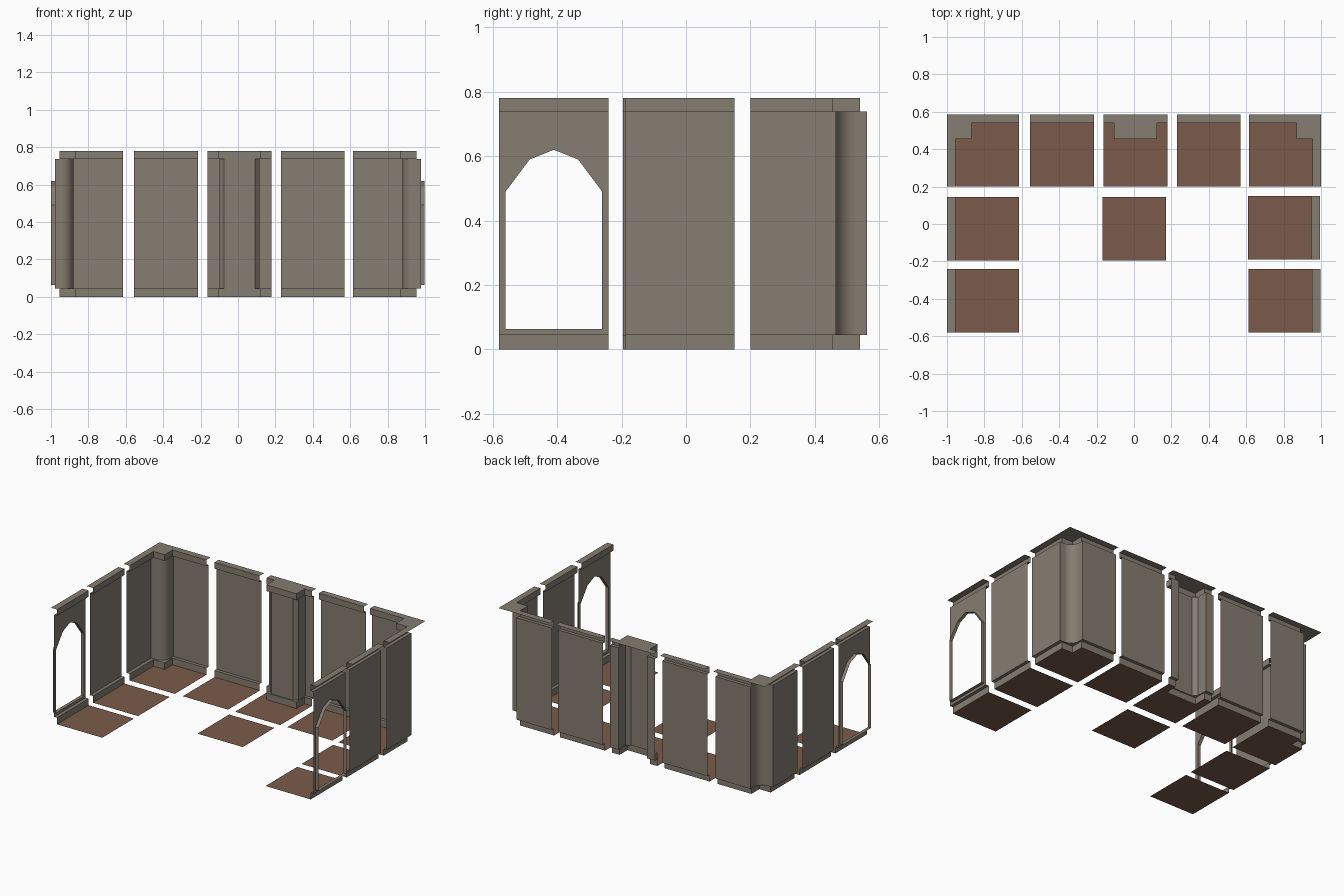
import bpy, bmesh, math
from mathutils import Matrix, Vector

if "Cube" in bpy.data.objects:
    bpy.data.objects.remove(bpy.data.objects["Cube"])

def material(name, rgb):
    m = bpy.data.materials.new(name)
    m.diffuse_color = (*rgb, 1)
    m.use_nodes = True
    m.node_tree.nodes["Principled BSDF"].inputs["Base Color"].default_value = m.diffuse_color
    return m

STONE = material("grey stone", (0.235, 0.205, 0.165))
BROWN = material("brown floor", (0.195, 0.105, 0.068))

H, BASE, TRIM = 0.78, 0.045, 0.738   # wall height, skirting top, cornice bottom
W = 0.17                             # half width of a tile
BACK_Y, SIDE_X = 0.54, 0.953         # inner faces of skirtings

def face(bm, pts):
    return bm.faces.new([bm.verts.new(p) for p in pts])

def strip(bm, path, z0, z1):
    """Vertical sheet along a path, facing the room."""
    for (ax, ay), (bx, by) in zip(path, path[1:]):
        face(bm, [(ax, ay, z0), (bx, by, z0), (bx, by, z1), (ax, ay, z1)])

def flat(bm, a, b, z, up):
    """Level sheet between two paths."""
    f = face(bm, [(x, y, z) for x, y in a + b[::-1]])
    f.normal_update()
    if (f.normal.z > 0) != up:
        f.normal_flip()

def finish(bm, name, mat, M, smooth=False):
    bmesh.ops.remove_doubles(bm, verts=bm.verts, dist=1e-5)
    bm.transform(M)
    if M.determinant() < 0:
        bmesh.ops.reverse_faces(bm, faces=bm.faces)
    me = bpy.data.meshes.new(name)
    bm.to_mesh(me)
    bm.free()
    me.materials.append(mat)
    ob = bpy.data.objects.new(name, me)
    bpy.context.collection.objects.link(ob)
    if smooth:
        bpy.ops.object.select_all(action='DESELECT')
        ob.select_set(True)
        bpy.context.view_layer.objects.active = ob
        bpy.ops.object.shade_smooth_by_angle(angle=math.radians(30))

def floor(name, pts, M):
    bm = bmesh.new()
    flat(bm, pts, [], 0, True)
    finish(bm, name, BROWN, M)

def wall(name, trim, panel, back, M, smooth=False, door=False):
    """Skirting, recessed panel, cornice and cap from three plan outlines."""
    bm = bmesh.new()
    strip(bm, trim, 0, BASE)
    flat(bm, trim, panel, BASE, True)
    flat(bm, trim, panel, TRIM, False)
    strip(bm, trim, TRIM, H)
    flat(bm, trim, back, H, True)
    if door:
        y0, y1 = panel[0][1], 0.045
        arch = [(0, .063), (.15, .063), (.15, .49), (.075, .59), (0, .62)]
        for s in (-1, 1):
            # half of the panel around the opening
            pts = [(s * x, y0, z) for x, z in
                   [(W, BASE), (0, BASE)] + arch + [(0, TRIM), (W, TRIM)]]
            f = face(bm, pts)
            f.normal_update()
            if f.normal.y > 0:
                f.normal_flip()
            # reveal of the opening
            for (ax, az), (bx, bz) in zip(arch, arch[1:]):
                q = [(s * ax, y0, az), (s * ax, y1, az), (s * bx, y1, bz), (s * bx, y0, bz)]
                f = face(bm, q)
                f.normal_update()
                if f.normal.dot(Vector((0, 0, .35)) - f.calc_center_median()) < 0:
                    f.normal_flip()
    else:
        strip(bm, panel, BASE, TRIM)
    finish(bm, name, STONE, M, smooth)

def place(x, y, deg):
    return Matrix.Translation((x, y, 0)) @ Matrix.Rotation(math.radians(deg), 4, 'Z')

def line(y):
    return [(-W, y), (W, y)]

# straight wall tiles: skirting face on y = 0, room towards -y
TILE = [(-W, 0), (W, 0), (W, -0.34), (-W, -0.34)]
for name, M, door in [
        ("back_left", place(-0.385, BACK_Y, 0), False),
        ("back_right", place(0.4, BACK_Y, 0), False),
        ("side_left", place(-0.955, -0.025, 90), False),
        ("side_right", place(0.95, -0.02, -90), False),
        ("door_left", place(-0.955, -0.41, 90), True),
        ("door_right", place(0.953, -0.41, -90), True)]:
    wall(name + "_wall", line(0), line(0.022), line(0.045), M, door=door)
    floor(name + "_floor", TILE, M)

# middle tile with a chamfered pilaster
def pilaster(w, front, side, c=0):
    half = [(W, side), (w, side), (w, front + c)] + ([(w - c, front)] if c else [])
    return [(-x, y) for x, y in half] + half[::-1]

M = place(0.008, BACK_Y, 0)
trim = pilaster(0.114, -0.085, 0)
wall("pillar_wall", trim, pilaster(0.107, -0.077, 0.022, 0.025), line(0.045), M)
floor("pillar_floor", trim + [(W, -0.34), (-W, -0.34)], M)

# corner tiles with a rounded column, mirrored left and right
arc = [(-0.945 + 0.065 * math.sin(t), 0.53 - 0.065 * math.cos(t))
       for t in (i * math.pi / 16 for i in range(9))]
trim = [(-0.955, 0.2), (-0.955, 0.455), (-0.87, 0.455), (-0.87, BACK_Y), (-0.615, BACK_Y)]
panel = [(-0.978, 0.2), (-0.978, 0.465)] + arc + [(-0.88, 0.562), (-0.615, 0.562)]
back = [(-1, 0.2), (-1, 0.585), (-0.615, 0.585)]
for side, s in (("left", 1), ("right", -1)):
    M = Matrix.Scale(s, 4, (1, 0, 0)) if s < 0 else Matrix.Identity(4)
    wall("corner_wall_" + side, trim, panel, back, M, smooth=True)
    floor("corner_floor_" + side, trim + [(-0.615, 0.2)], M)

# free floor tile
floor("centre_floor", TILE, place(0.002, 0.145, 0))
